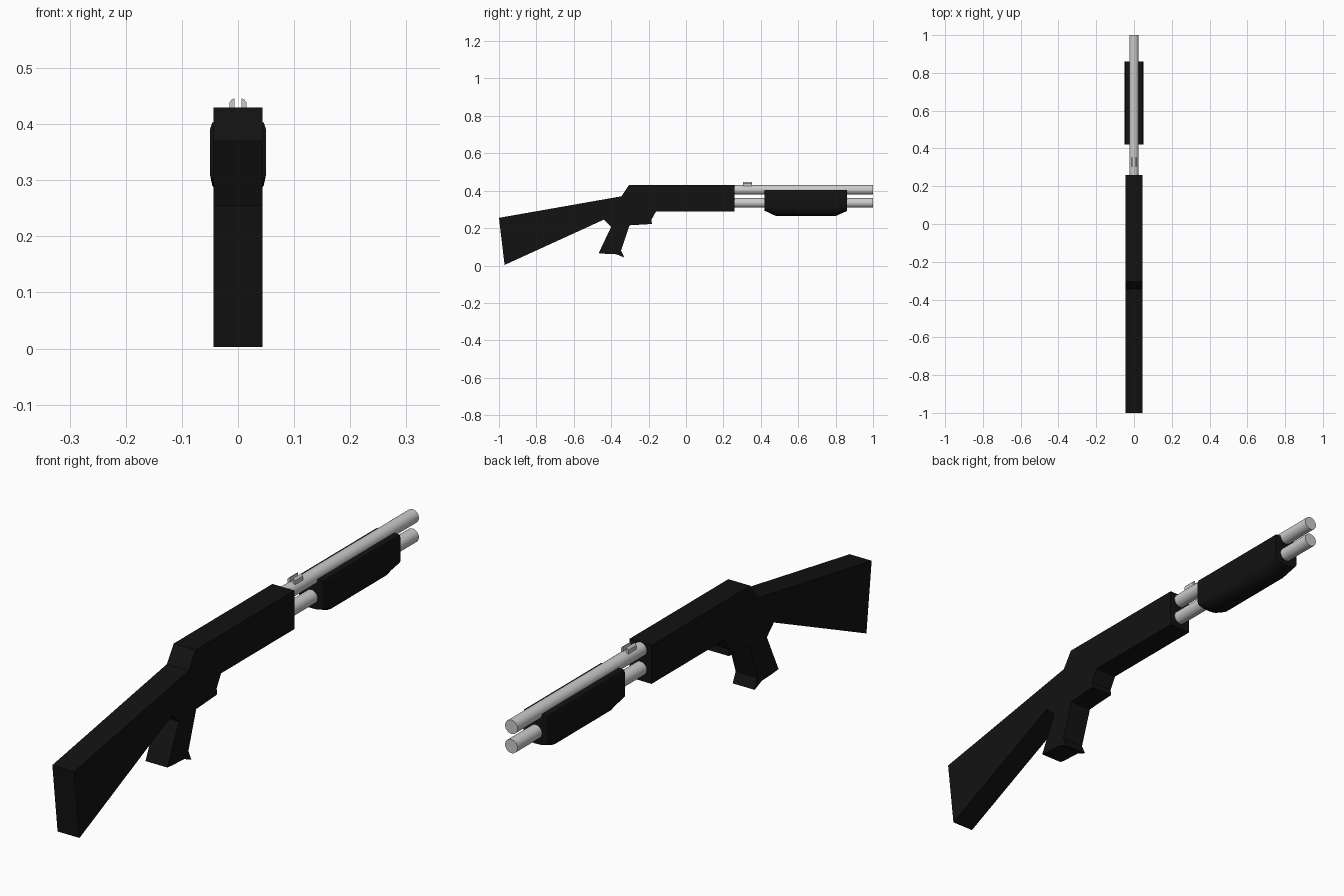
import bpy, bmesh, math

if "Cube" in bpy.data.objects:
    bpy.data.objects.remove(bpy.data.objects["Cube"])

dark = bpy.data.materials.new("black_polymer")
dark.diffuse_color = (0.006, 0.006, 0.006, 1)
dark.use_nodes = True
dark.node_tree.nodes["Principled BSDF"].inputs["Base Color"].default_value = dark.diffuse_color


def loft(name, rings, mat=None):
    """Skin a list of equally sized vertex rings and cap both ends."""
    bm = bmesh.new()
    vs = [[bm.verts.new(p) for p in r] for r in rings]
    n = len(rings[0])
    for a, b in zip(vs, vs[1:]):
        for i in range(n):
            j = (i + 1) % n
            bm.faces.new((a[i], a[j], b[j], b[i]))
    bm.faces.new(vs[0])
    bm.faces.new(vs[-1])
    bmesh.ops.recalc_face_normals(bm, faces=bm.faces)
    me = bpy.data.meshes.new(name)
    bm.to_mesh(me)
    bm.free()
    ob = bpy.data.objects.new(name, me)
    bpy.context.collection.objects.link(ob)
    if mat:
        me.materials.append(mat)
    return ob


def smooth(ob, angle):
    bpy.ops.object.select_all(action='DESELECT')
    ob.select_set(True)
    bpy.context.view_layer.objects.active = ob
    bpy.ops.object.shade_smooth_by_angle(angle=math.radians(angle))


def tube(name, z, r, y0, y1):
    bpy.ops.mesh.primitive_cylinder_add(
        vertices=24, radius=r, depth=y1 - y0,
        location=(0, (y0 + y1) / 2, z), rotation=(math.pi / 2, 0, 0))
    ob = bpy.context.object
    ob.name = name
    smooth(ob, 40)


# Stock, receiver and grip: one side profile (y, z) with constant width
body = [(-1.0, .255), (-.97, .003), (-.44, .245), (-.40, .207), (-.467, .066),
        (-.435, .063), (-.372, .06), (-.33, .043), (-.347, .08), (-.302, .215),
        (-.182, .222), (-.185, .245), (-.16, .29), (.26, .29), (.26, .43),
        (-.305, .43), (-.345, .37)]
loft("stock_and_receiver", [[(x, y, z) for y, z in body] for x in (-.044, .044)], dark)

# Barrel and magazine tube
tube("barrel", .405, .025, .22, 1.0)
tube("magazine_tube", .335, .025, .22, 1.0)

# Pump grip: rounded trough section, lifted underneath at both ends
half = [(.022, .405), (.046, .403), (.05, .39), (.05, .31), (.046, .291),
        (.036, .277), (.02, .268)]
section = half + [(0, .265)] + [(-x, z) for x, z in reversed(half)]


def pump_ring(y, bottom):
    k = (.31 - bottom) / (.31 - .265)
    return [(x, y, z if z >= .31 else .31 - (.31 - z) * k) for x, z in section]


pump = loft("pump_grip", [pump_ring(.42, .293), pump_ring(.48, .265),
                          pump_ring(.80, .265), pump_ring(.86, .291)], dark)
smooth(pump, 30)

# Rear sight: a pair of small blades on the barrel
for side, label in ((-1, "left"), (1, "right")):
    blade = [(.006, .42), (.015, .42), (.015, .439), (.011, .444), (.006, .446)]
    loft("rear_sight_" + label,
         [[(side * x, y, z) for x, z in blade] for y in (.305, .352)])
